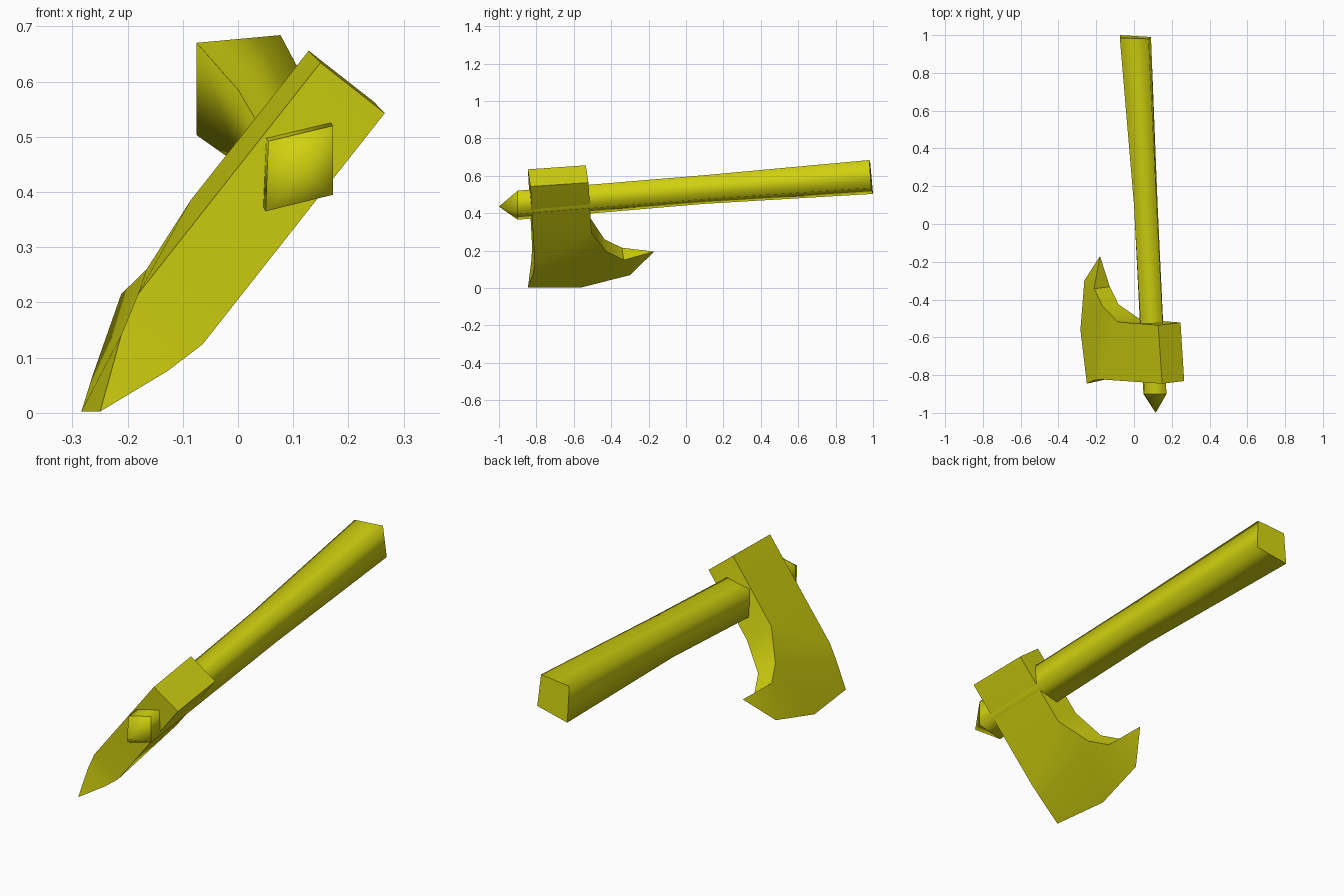
import bpy, bmesh
from mathutils import Vector

if "Cube" in bpy.data.objects:
    bpy.data.objects.remove(bpy.data.objects["Cube"])

yellow = bpy.data.materials.new("yellow")
yellow.diffuse_color = (0.64, 0.64, 0.005, 1)
yellow.use_nodes = True
yellow.node_tree.nodes["Principled BSDF"].inputs["Base Color"].default_value = yellow.diffuse_color


def finish(name, bm):
    bmesh.ops.recalc_face_normals(bm, faces=bm.faces)
    mesh = bpy.data.meshes.new(name)
    bm.to_mesh(mesh)
    bm.free()
    mesh.materials.append(yellow)
    obj = bpy.data.objects.new(name, mesh)
    bpy.context.collection.objects.link(obj)
    return obj


# Handle: tapered four-sided shaft, soft along its length, with a pointed tip
bm = bmesh.new()
rings = [
    [(0.05, -0.9, 0.365), (0.055, -0.9, 0.492), (0.172, -0.9, 0.52), (0.172, -0.9, 0.395)],
    [(0.0, 0.1, 0.45), (0.0, 0.1, 0.585), (0.12, 0.1, 0.603), (0.125, 0.1, 0.475)],
    [(-0.075, 1.0, 0.503), (-0.075, 0.985, 0.67), (0.077, 0.98, 0.684), (0.09, 0.99, 0.535)],
]
rings = [[bm.verts.new(p) for p in ring] for ring in rings]
tip = bm.verts.new((0.115, -1.0, 0.435))
for i in range(4):
    j = (i + 1) % 4
    bm.faces.new((tip, rings[0][i], rings[0][j]))
    for a, b in zip(rings, rings[1:]):
        bm.faces.new((a[i], a[j], b[j], b[i]))
bm.faces.new(rings[-1])
for f in bm.faces:
    f.smooth = True
# Crisp borders around the tip and the end cap
for ring in (rings[0], rings[-1]):
    for i in range(4):
        bm.edges.get((ring[i], ring[(i + 1) % 4])).smooth = False
finish("handle", bm)

# Axe head: side outline (along handle, down the blade, half thickness)
U = Vector((-0.0736, 0.9956, 0.0577))
V = Vector((-0.616, 0.0, -0.788))
N = Vector((0.7826, 0.0936, -0.6133))
outline = [
    (-0.816, -0.591, 0.0745), (-0.505, -0.595, 0.0755),                # poll
    (-0.488, -0.250, 0.0755), (-0.406, -0.102, 0.0535),                # beard curve
    (-0.313, -0.039, 0.0535), (-0.145, -0.042, 0),                     # horn
    (-0.275, 0.108, 0), (-0.537, 0.173, 0), (-0.823, 0.152, 0),        # cutting edge
    (-0.800, 0.019, 0.0535), (-0.793, -0.058, 0.0745),                 # front side
]
cheek_faces = [(0, 1, 2, 10), (10, 2, 3, 9), (9, 3, 7, 8), (3, 4, 6, 7), (4, 5, 6)]

bm = bmesh.new()
sides = []
for s in (-1, 1):
    verts = []
    for k, (u, v, t) in enumerate(outline):
        if s == 1 and t == 0:
            verts.append(sides[0][k])       # both cheeks share the edge
        else:
            verts.append(bm.verts.new(U * u + V * v + N * (-0.2768 + s * t)))
    sides.append(verts)
    for face in cheek_faces:
        bm.faces.new([verts[k] for k in face])
# Rim joining the two cheeks
L, R = sides
for i in range(len(outline)):
    j = (i + 1) % len(outline)
    loop = list(dict.fromkeys((L[i], L[j], R[j], R[i])))
    if len(loop) > 2:
        bm.faces.new(loop)
head = finish("axe_head", bm)
bpy.context.view_layer.objects.active = head
head.select_set(True)
bpy.ops.object.shade_smooth_by_angle(angle=0.6)
